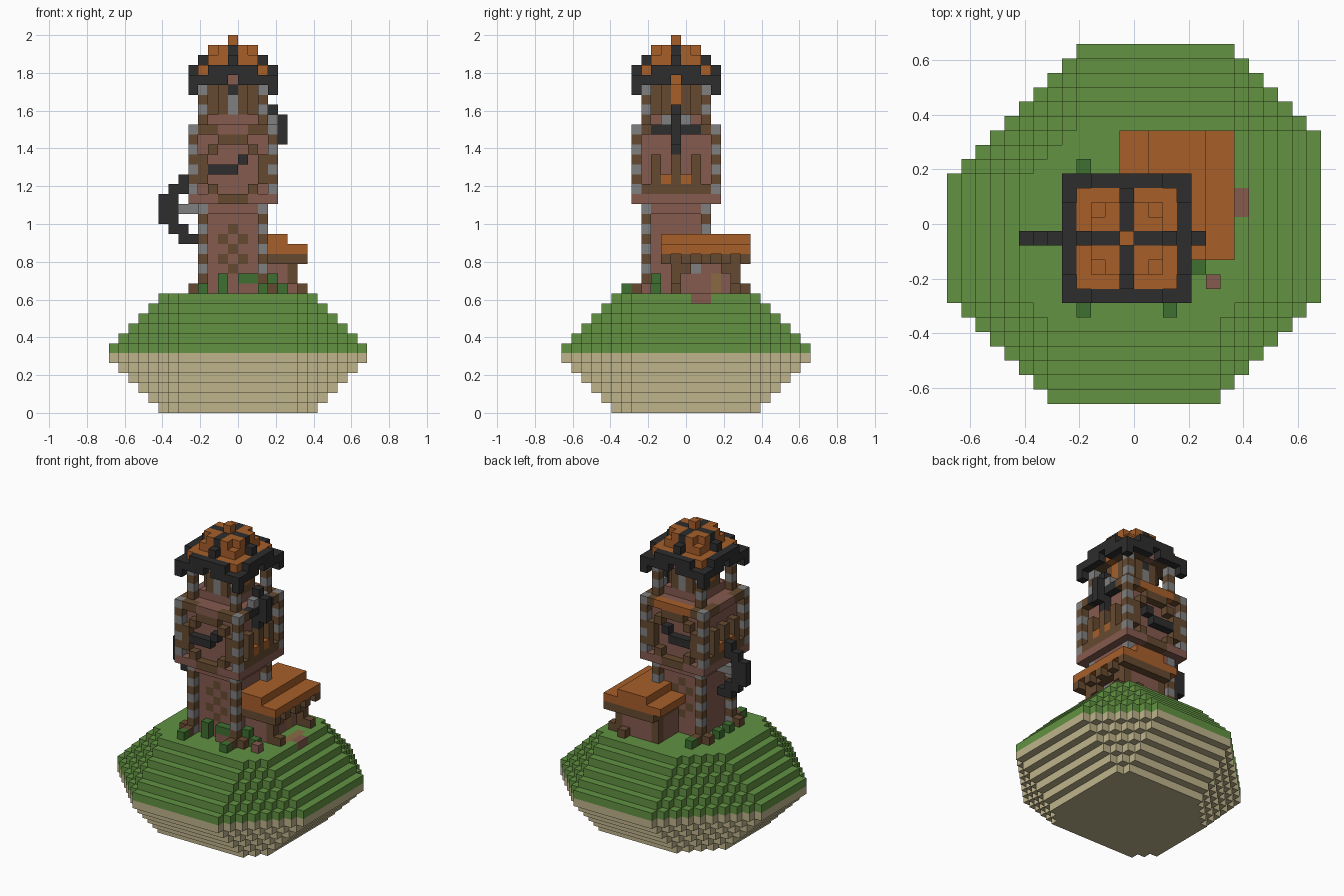
import bpy
import bmesh
from mathutils import Vector

if "Cube" in bpy.data.objects:
    bpy.data.objects.remove(bpy.data.objects["Cube"], do_unlink=True)

V = 2 / 38  # block size

COLOURS = {
    "grass": "629242", "sand": "BFB48C", "leaf": "3F7030",
    "iron": "2D2D2D", "copper": "A85F2A", "brick": "855B4E",
    "timber": "664A30", "stone": "808080", "path": "8A6A42",
}


def linear(hex_code):
    chans = [int(hex_code[i:i + 2], 16) / 255 for i in (0, 2, 4)]
    return [c / 12.92 if c < 0.04 else ((c + 0.055) / 1.055) ** 2.4 for c in chans] + [1]


materials = {}
for label, code in COLOURS.items():
    mat = bpy.data.materials.new(label)
    mat.use_nodes = True
    mat.diffuse_color = linear(code)
    bsdf = mat.node_tree.nodes["Principled BSDF"]
    bsdf.inputs["Base Color"].default_value = linear(code)
    bsdf.inputs["Roughness"].default_value = 0.9
    materials[label] = mat

blocks = {}  # (a, b, c) -> (part name, colour)


def box(part, colour, a, b, c, rule=None):
    """Fill inclusive ranges of blocks; single numbers mean one layer."""
    spans = [(s, s) if isinstance(s, int) else s for s in (a, b, c)]
    for i in range(spans[0][0], spans[0][1] + 1):
        for j in range(spans[1][0], spans[1][1] + 1):
            for k in range(spans[2][0], spans[2][1] + 1):
                if rule is None or rule(i, j, k):
                    blocks[i, j, k] = (part, colour)


def ring(r):
    return lambda i, j, k: max(abs(i), abs(j)) == r


# Island: a stepped octagon, shrinking one block per layer up and down
for layer in range(12):
    k = layer - 6 if layer > 5 else 5 - layer

    def inside(i, j, _, k=k):
        right, left = i, 1 - i
        back, front = j - 0.5, 1.5 - j
        return (max(right, left) <= 13 - k and max(back, front) <= 12.5 - k
                and right + back <= 19.5 - k and left + back <= 16.5 - k
                and max(right, left) + front <= 18.5 - k)

    top = layer > 5
    box("island_grass" if top else "island_sand", "grass" if top else "sand",
        (-12, 13), (-11, 13), layer, inside)
box("doorstep", "brick", 8, (2, 3), 11)
box("footpath", "path", 7, (1, 4), 11)

# Side building with a low stepped gable
box("annex_wall", "brick", (1, 5), (0, 6), (12, 15))
for a in (1, 6):
    for b in (0, 6):
        box("annex_post", "timber", a, b, (12, 15))
box("annex_eaves", "timber", (1, 7), (-1, 7), 15, lambda i, j, k: (j + k) % 2 == 0 or i < 7)
box("annex_eaves", "timber", 6, (0, 6), 14, lambda i, j, k: j in (0, 1, 5, 6))
box("annex_foot", "timber", 7, 0, 12)
box("annex_foot", "timber", 7, 6, 12)
box("annex_foot", "timber", 5, 7, 12)
box("annex_door", "path", 5, 4, (12, 13))
box("annex_lamp", "stone", 5, 2, 14)
box("annex_roof", "copper", (0, 7), (-1, 7), 16)
box("annex_ridge", "copper", (2, 5), (-1, 7), 17)

# Lower tower: recessed wall with timber-flecked brick, flared at the top
box("lower_wall", "brick", (-2, 2), (-2, 2), (12, 20))
box("lower_wall", "timber", (-1, 1), (-2, 2), (14, 18),
    lambda i, j, k: abs(j) == 2 and (i + k) % 2 == 0)
box("corbel", "brick", (-3, 3), (-3, 3), 20)
box("floor_slab", "brick", (-4, 4), (-4, 4), 21)

# Upper tower
box("upper_wall", "brick", (-3, 3), (-3, 3), (22, 28))
box("upper_ledge", "brick", (-4, 4), (-4, 4), 28, ring(4))
box("upper_ledge", "timber", (-4, 4), (-4, 4), 28, lambda i, j, k: abs(i) + abs(j) in (6, 7))
box("back_beam", "copper", (-2, 2), 4, 28)

# Banded corner columns
for sa in (-1, 1):
    for sb in (-1, 1):
        for r, low, high in ((3, 12, 20), (4, 22, 28), (3, 29, 33)):
            for k in range(low, high + 1):
                box("corner_column", "stone" if k % 2 == 0 else "timber", sa * r, sb * r, k)
        box("column_foot", "timber", sa * 4, sb * 3, 12)
        box("column_foot", "timber", sa * 3, sb * 4, 12)

# Clock faces, front and back
for side in (-4, 4):
    box("clock_rim", "timber", (-3, 3), side, (21, 27),
        lambda i, j, k: (abs(i) == 3 and abs(k - 24) < 2) or (abs(i) < 2 and abs(k - 24) == 3)
        or abs(i) == abs(k - 24) == 2)
    box("clock_hand", "iron", (-2, 0), side, 24)
    box("clock_hand", "iron", 1, side, 25)

# Side galleries
for side in (-4, 4):
    box("gallery_rail", "timber", side, (-3, 3), 22)
    for b in (-2, 0, 2):
        box("gallery_post", "timber", side, b, (23, 25))
    for b in (-1, 1):
        box("gallery_panel", "copper", side, b, 23)

# Iron hook on the left side
box("left_hook", "iron", 4, 0, (26, 30))
box("left_hook", "iron", 5, 0, (27, 29))
box("left_hook_arm", "iron", 4, (-2, 2), 28)
for b in (-1, 1):
    box("left_hook_hub", "stone", 4, b, 29)

# Iron crescent on the right side, held by a stone rod
for k, a in ((23, -5), (22, (-6, -5)), (21, (-7, -6)), (20, (-7, -6)),
             (19, (-7, -6)), (18, (-6, -5)), (17, (-5, -4))):
    box("right_crescent", "iron", a, 0, k)
box("right_rod", "stone", (-5, -3), 0, 20)

# Belfry core
box("belfry_floor", "brick", (-2, 2), (-2, 2), 29)
box("belfry_core", "timber", (-2, 2), (-2, 2), (30, 33), lambda i, j, k: abs(i) + abs(j) < 4)
box("belfry_ceiling", "timber", (-3, 3), (-3, 3), 33, lambda i, j, k: abs(i) + abs(j) < 6)
for s in (-1, 1):
    box("belfry_niche", "stone", 0, s * 2, (30, 31))
    box("belfry_niche", "iron", 0, s * 2, 32)
    box("belfry_niche", "copper", s * 2, 0, (31, 32))
    box("belfry_keystone", "brick", 0, s * 3, 33)
    box("belfry_keystone", "copper", s * 3, 0, 33)

# Domed roof: drooping iron rim, copper lobes and iron ribs
box("roof_rim", "iron", (-4, 4), (-4, 4), 34,
    lambda i, j, k: max(abs(i), abs(j)) == 4 and min(abs(i), abs(j)) < 3)
box("roof_rim", "iron", (-4, 4), (-4, 4), 33,
    lambda i, j, k: max(abs(i), abs(j)) == 4 and min(abs(i), abs(j)) > 0)
box("roof_rim", "iron", (-4, 4), (-4, 4), 32, lambda i, j, k: abs(i) == abs(j) == 4)
box("roof_lobes", "copper", (-3, 3), (-3, 3), 34)
box("roof_lobes", "copper", (-2, 2), (-2, 2), 35)
box("roof_lobes", "copper", (-2, 2), (-2, 2), 36, lambda i, j, k: abs(i) + abs(j) < 4)
for k, r in ((35, 3), (36, 2)):
    box("roof_rib", "iron", (-r, r), 0, k)
    box("roof_rib", "iron", 0, (-r, r), k)
box("roof_finial", "copper", 0, 0, 37)

# Bushes and rubble around the foot
for a, b, c in ((-3, 5, 12), (-3, -5, 12), (3, -5, 12), (5, -2, 12), (-1, -3, 12), (-1, -3, 13),
                (1, -3, 13), (2, -3, 13), (4, -2, 13), (-4, 1, 12), (-4, -1, 12)):
    box("bush", "leaf", a, b, c)
box("rubble", "brick", 6, -3, 12)
box("rubble", "brick", (1, 2), -3, 12)

# Turn each part into one mesh, keeping only exposed faces
parts = {}
for cell, (part, colour) in blocks.items():
    parts.setdefault(part, []).append((cell, colour))

for part, cells in parts.items():
    bm = bmesh.new()
    verts = {}
    used = sorted({colour for _, colour in cells})
    for cell, colour in cells:
        for axis in range(3):
            for sign in (-1, 1):
                near = list(cell)
                near[axis] += sign
                if tuple(near) in blocks:
                    continue
                quad = []
                for p, q in ((0, 0), (1, 0), (1, 1), (0, 1)):
                    corner = list(cell)
                    corner[axis] += sign > 0
                    corner[(axis + 1) % 3] += p
                    corner[(axis + 2) % 3] += q
                    key = tuple(corner)
                    if key not in verts:
                        verts[key] = bm.verts.new((Vector(key) - Vector((1, 1.5, 0))) * V)
                    quad.append(verts[key])
                face = bm.faces.new(quad if sign > 0 else quad[::-1])
                face.material_index = used.index(colour)
    mesh = bpy.data.meshes.new(part)
    bm.to_mesh(mesh)
    bm.free()
    for colour in used:
        mesh.materials.append(materials[colour])
    bpy.context.collection.objects.link(bpy.data.objects.new(part, mesh))
